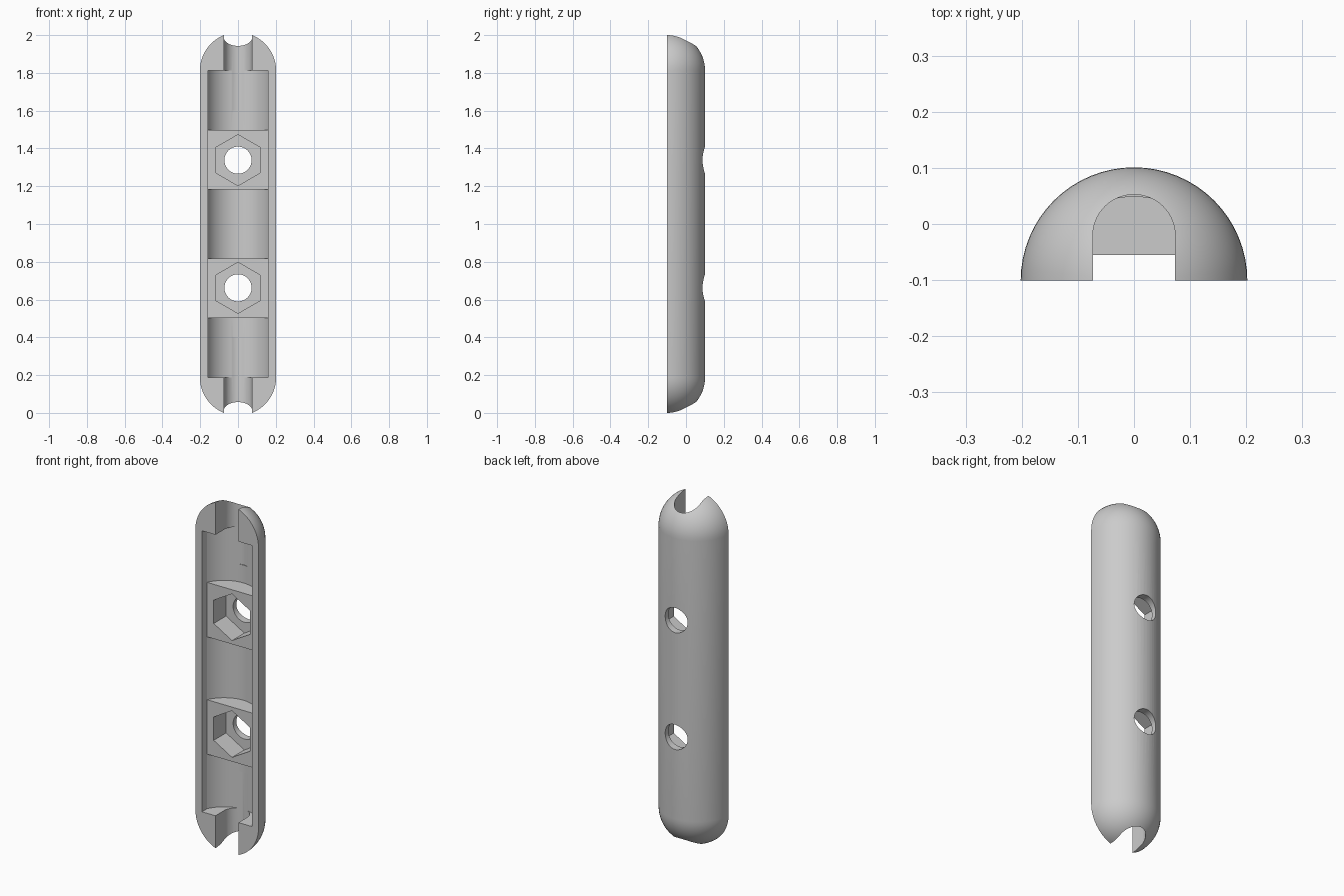
import bpy, bmesh
from math import sin, cos, pi, asin
from mathutils import Matrix, Vector

default = bpy.data.objects.get("Cube")
if default:
    bpy.data.objects.remove(default, do_unlink=True)

R = 0.202            # shell radius
FRONT = -0.101       # flat mating face
CAP = 0.812          # cap centre distance from mid height
WALL = 0.16          # half width of the recess
RIB = -0.055         # front of the ribs
STEPS = 32

grey = bpy.data.materials.new("plain grey")
grey.use_nodes = True
colour = (0.6, 0.6, 0.6, 1)
grey.diffuse_color = colour
grey.node_tree.nodes["Principled BSDF"].inputs["Base Color"].default_value = colour


def finish(bm, name):
    bmesh.ops.recalc_face_normals(bm, faces=bm.faces)
    mesh = bpy.data.meshes.new(name)
    bm.to_mesh(mesh)
    bm.free()
    mesh.materials.append(grey)
    obj = bpy.data.objects.new(name, mesh)
    bpy.context.collection.objects.link(obj)
    return obj


def prism(points, axis, start, end):
    """Extrude an outline: (x, y) along z, or (x, z) along y."""
    bm = bmesh.new()
    place = (lambda p, h: (p[0], p[1], h)) if axis == "z" else (lambda p, h: (p[0], h, p[1]))
    face = bm.faces.new([bm.verts.new(place(p, start)) for p in points])
    out = bmesh.ops.extrude_face_region(bm, geom=[face])
    move = Vector(place((0, 0), end - start))
    bmesh.ops.translate(bm, vec=move, verts=[v for v in out["geom"] if isinstance(v, bmesh.types.BMVert)])
    return finish(bm, "cutter")


def arc(cy, r, half):
    """Arc bulging to the back, from +x to -x."""
    angles = [half - 2 * half * i / STEPS for i in range(STEPS + 1)]
    return [(r * sin(a), cy + r * cos(a)) for a in angles]


def ring(z, r, sides):
    return [(r * sin(2 * pi * i / sides), z + r * cos(2 * pi * i / sides)) for i in range(sides)]


def cut(target, cutter):
    mod = target.modifiers.new("cut", "BOOLEAN")
    mod.operation = "DIFFERENCE"
    mod.solver = "EXACT"
    mod.object = cutter
    bpy.context.view_layer.objects.active = target
    bpy.ops.object.modifier_apply(modifier=mod.name)
    bpy.data.objects.remove(cutter, do_unlink=True)


# Half capsule shell: spin the round-ended profile half a turn
bm = bmesh.new()
quarter = [i * pi / 2 / 16 for i in range(17)]
profile = [(R * sin(a), 1 + CAP + R * cos(a)) for a in quarter]
profile += [(r, 2 - z) for r, z in reversed(profile)]
verts = [bm.verts.new((r, FRONT, z)) for r, z in profile]
edges = [bm.edges.new(pair) for pair in zip(verts, verts[1:])]
bmesh.ops.spin(bm, geom=verts + edges, cent=(0, FRONT, 0), axis=(0, 0, 1), angle=pi, steps=STEPS)
bmesh.ops.remove_doubles(bm, verts=bm.verts, dist=1e-5)
bmesh.ops.contextual_create(bm, geom=[e for e in bm.edges if e.is_boundary])
shell = finish(bm, "half_shell")

# Shallow recess down to the ribs
box = [(WALL, -0.3), (WALL, RIB), (-WALL, RIB), (-WALL, -0.3)]
cut(shell, prism(box, "z", 1 - 0.813, 1 + 0.813))

# Three deep rounded pockets between the ribs
POCKET_R = 0.175
pocket_mid = 0.0485 - POCKET_R
pocket = [(WALL, -0.3)] + arc(pocket_mid, POCKET_R, asin(WALL / POCKET_R)) + [(-WALL, -0.3)]
for low, high in ((-0.813, -0.497), (-0.182, 0.182), (0.497, 0.813)):
    cut(shell, prism(pocket, "z", 1 + low, 1 + high))

# Round-bottomed cord groove through each end
GROOVE = 0.0735
groove = [(GROOVE, -0.3)] + arc(-0.021, GROOVE, pi / 2) + [(-GROOVE, -0.3)]
for low, high in ((-1.2, -0.6), (0.6, 1.2)):
    cut(shell, prism(groove, "z", 1 + low, 1 + high))

# Hexagonal nut seats and bolt holes in the ribs
for side in (-1, 1):
    z = 1 + side * 0.338
    cut(shell, prism(ring(z, 0.135, 6), "y", -0.3, 0.058))
    cut(shell, prism(ring(z, 0.072, 48), "y", -0.3, 0.3))

# Smooth curves, sharp corners
bpy.ops.object.select_all(action="DESELECT")
shell.select_set(True)
bpy.context.view_layer.objects.active = shell
bpy.ops.object.shade_smooth_by_angle(angle=pi / 6)
